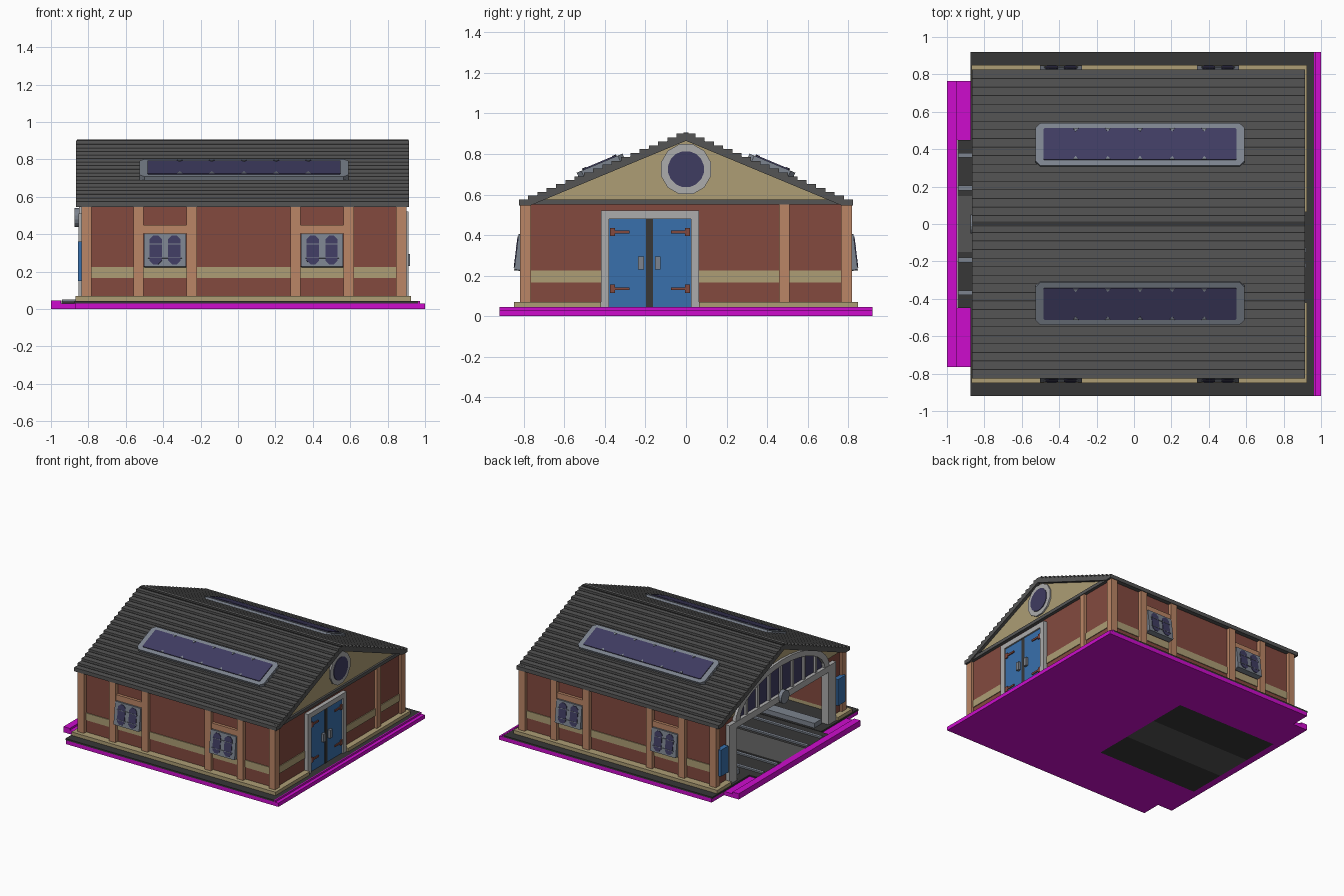
import bpy, bmesh, math
from mathutils import Matrix, Vector

if "Cube" in bpy.data.objects:
    bpy.data.objects.remove(bpy.data.objects["Cube"])


def mat(name, rgb):
    m = bpy.data.materials.new(name)
    lin = [(c / 255 / 12.92) if c < 10 else ((c / 255 + 0.055) / 1.055) ** 2.4 for c in rgb]
    m.diffuse_color = (*lin, 1)
    m.use_nodes = True
    b = m.node_tree.nodes["Principled BSDF"]
    b.inputs["Base Color"].default_value = (*lin, 1)
    b.inputs["Roughness"].default_value = 0.8
    return m


MAGENTA = mat("magenta", (205, 12, 205))
DARK = mat("dark slab", (55, 55, 55))
ROOF = mat("roof grey", (85, 85, 85))
CREAM = mat("cream stone", (173, 157, 117))
BRICK = mat("brick red", (131, 74, 63))
TIMBER = mat("timber tan", (187, 134, 102))
GLASS = mat("navy glass", (63, 60, 97))
STEEL = mat("blue grey frame", (124, 131, 142))
LIGHT = mat("light grey", (172, 172, 172))
BLUE = mat("door blue", (56, 112, 172))


def finish(name, bm, m):
    bmesh.ops.recalc_face_normals(bm, faces=bm.faces)
    me = bpy.data.meshes.new(name)
    bm.to_mesh(me)
    bm.free()
    me.materials.append(m)
    ob = bpy.data.objects.new(name, me)
    bpy.context.collection.objects.link(ob)
    return ob


def boxes(name, m, *spans):
    """One object from (x0, x1, y0, y1, z0, z1) spans."""
    bm = bmesh.new()
    for x0, x1, y0, y1, z0, z1 in spans:
        mtx = Matrix.Translation(((x0 + x1) / 2, (y0 + y1) / 2, (z0 + z1) / 2))
        mtx = mtx @ Matrix.Diagonal((x1 - x0, y1 - y0, z1 - z0, 1))
        bmesh.ops.create_cube(bm, size=1, matrix=mtx)
    return finish(name, bm, m)


def mirror_y(*spans):
    return [s for x0, x1, y0, y1, z0, z1 in spans
            for s in ((x0, x1, y0, y1, z0, z1), (x0, x1, -y1, -y0, z0, z1))]


def prism(name, m, pts, base, depth, frame):
    """Extrude a 2D outline; frame maps (u, v, w) to the model."""
    bm = bmesh.new()
    f = bm.faces.new([bm.verts.new(frame @ Vector((u, v, base))) for u, v in pts])
    ext = bmesh.ops.extrude_face_region(bm, geom=[f])
    off = frame.to_3x3() @ Vector((0, 0, depth))
    bmesh.ops.translate(bm, vec=off, verts=[v for v in ext["geom"] if isinstance(v, bmesh.types.BMVert)])
    return finish(name, bm, m)


# u -> y, v -> z, w -> x
YZX = Matrix(((0, 0, 1, 0), (1, 0, 0, 0), (0, 1, 0, 0), (0, 0, 0, 1)))


def chamfered(w, h, c, cx=0, cy=0):
    a, b = w / 2, h / 2
    return [(cx + x, cy + y) for x, y in ((-a + c, -b), (a - c, -b), (a, -b + c), (a, b - c),
                                          (a - c, b), (-a + c, b), (-a, b - c), (-a, -b + c))]


def disc(r, n, cy, cz):
    return [(cy + r * math.cos(math.tau * (i + .5) / n), cz + r * math.sin(math.tau * (i + .5) / n))
            for i in range(n)]


# Base plate with an opening for the track bed
boxes("base_plate", MAGENTA, (-.06, 1, -.92, .92, 0, .03), (-1, -.945, -.765, .765, 0, .045),
      (.962, .972, -.92, .92, .03, .044),
      *mirror_y((-.87, -.06, .45, .92, 0, .03), (-.945, -.87, .45, .765, 0, .03)))
boxes("foundation_slab", DARK, (-.06, .962, -.92, .92, .03, .043),
      *mirror_y((-.875, -.06, .45, .92, .03, .043)))
boxes("track_bed_sides", DARK, *mirror_y((-.945, -.06, .15, .45, 0, .04)))
boxes("track_bed_centre", ROOF, (-.945, -.06, -.15, .15, 0, .045))
boxes("track_rails", STEEL, *mirror_y((-.94, -.06, .18, .205, .04, .052), (-.94, -.06, .355, .38, .04, .052)))
boxes("inner_kerbs", STEEL, *mirror_y((-.8, -.08, .47, .56, .043, .08)))

# Stone plinth and brick walls
boxes("plinth", CREAM, (.85, .925, -.85, -.42, .043, .07), (.85, .925, .064, .85, .043, .07),
      *mirror_y((-.87, .925, .76, .85, .043, .07), (-.87, -.8, .67, .85, .043, .07)))
boxes("brick_walls", BRICK, (.85, .88, -.79, .79, .07, .56),
      *mirror_y((-.82, .88, .76, .79, .07, .55), (-.82, -.79, .58, .79, .07, .56)))
boxes("stone_bands", CREAM, (.87, .886, -.79, -.42, .167, .224), (.87, .886, .064, .79, .167, .224),
      *mirror_y((-.82, .88, .78, .796, .167, .224)))

# Timber posts and window headers
post_x = [-.837, -.56, -.275, .28, .565, .845]
boxes("timber_posts", TIMBER, (.87, .9, .46, .51, .07, .55),
      *mirror_y(*[(x, x + .055, .765, .82, .07, .55) for x in post_x]))
win_x = [-.39, .45]
boxes("window_headers", TIMBER, *mirror_y(*[(x - .118, x + .118, .78, .812, .405, .45) for x in win_x]))

# Tilted side windows with two rounded panes each
for s, side in ((-1, "front"), (1, "back")):
    for i, cx in enumerate(win_x):
        tilt = math.radians(7)
        up = Vector((0, -s * math.sin(tilt), math.cos(tilt)))
        out = Vector((0, s * math.cos(tilt), math.sin(tilt)))
        fr = Matrix(((1, 0, 0, cx), (0, up.y, out.y, s * .832), (0, up.z, out.z, .315), (0, 0, 0, 1)))
        nm = f"{side}_window_{i + 1}"
        prism(nm + "_frame", STEEL, chamfered(.225, .18, .004), -.04, .045, fr)
        for px in (-.05, .05):
            prism(nm + "_pane", GLASS, chamfered(.066, .155, .02, px), .002, .007, fr)
        for vz in (-.045, .03):
            prism(nm + "_bar", STEEL, [(-.09, vz), (.09, vz), (.09, vz + .004), (-.09, vz + .004)], .004, .007, fr)

# Stepped tile roof
N, W, EAVE, RIDGE = 18, .825, .575, .9
dy, dz = W / N, (RIDGE - EAVE) / (N - 1)
half = []
for i in range(N):
    y, z = W - i * dy, EAVE + i * dz
    half += [(y, z - (.03 if i == 0 else dz)), (y, z)]
outline = half + [(-y, z) for y, z in reversed(half)] + [(-.77, .545), (0, .865), (.77, .545)]
prism("tile_roof", ROOF, outline, -.865, 1.78, YZX)
boxes("ridge_cap", DARK, (-.862, .912, -.013, .013, .89, .906))
# Dark joint lines along the course edges
boxes("tile_joints", DARK, *mirror_y(*[(-.864, .914, W - i * dy - .004, W - i * dy + .001,
                                       EAVE + (i - 1) * dz - .001, EAVE + (i - 1) * dz + .003)
                                      for i in range(1, N)]))

# Skylights lying on both slopes
slope = math.atan2(dz, dy)
for s, side in ((-1, "front"), (1, "back")):
    c, sn = math.cos(slope), math.sin(slope)
    fr = Matrix(((1, 0, 0, .032), (0, -s * c, s * sn, s * .42), (0, sn, c, .74), (0, 0, 0, 1)))
    prism(side + "_skylight_frame", STEEL, chamfered(1.115, .245, .025), -.02, .036, fr)
    prism(side + "_skylight_glass", GLASS, chamfered(1.032, .182, .005), .01, .012, fr)
    for k in range(1, 6):
        x = -.516 + k * 1.032 / 6
        for v in (-.09, .09):
            t = -.02 if v > 0 else .02
            prism(side + "_skylight_clip", STEEL, [(x - .014, v), (x + .014, v), (x, v + t)], .015, .01, fr)

# Door-end gable with round window
prism("door_gable", CREAM, [(-.77, .555), (.77, .555), (0, .875)], .86, .03, YZX)
boxes("gable_beam", ROOF, (.86, .905, -.8, .8, .55, .576))
prism("round_window_frame", LIGHT, disc(.128, 12, 0, .725), .88, .022, YZX)
prism("round_window_glass", GLASS, disc(.09, 16, 0, .725), .895, .012, YZX)

# Blue double door
boxes("door_frame", LIGHT, (.86, .912, -.42, -.38, .043, .52), (.86, .912, .025, .064, .043, .52),
      (.86, .912, -.38, .025, .48, .52))
boxes("door_leaves", BLUE, (.87, .9, -.38, -.198, .043, .48), (.87, .9, -.163, .025, .043, .48))
boxes("door_gap", DARK, (.87, .903, -.198, -.163, .043, .48))
boxes("door_hinges", BRICK, *[(.895, .908, a, b, z - h, z + h) for z in (.135, .415)
                              for a, b, h in ((-.375, -.35, .02), (-.35, -.28, .007),
                                              (-.005, .02, .02), (-.075, -.005, .007))])
boxes("door_handles", STEEL, (.895, .92, -.236, -.208, .23, .295), (.895, .92, -.153, -.125, .23, .295))


# Open-end gable with an arched window
def arch(ry, rz, n=16):
    return [(ry * math.cos(math.pi * i / n), .5 + rz * math.sin(math.pi * i / n)) for i in range(n + 1)]


lunette = [p for p in arch(.58, .27) if p[1] > .55]
prism("open_gable", CREAM, [(.77, .55), (.58, .55)] + lunette + [(-.58, .55), (-.77, .55), (0, .87)],
      -.83, .03, YZX)
prism("arch_frame", LIGHT, arch(.59, .28) + arch(.535, .235)[::-1], -.85, .05, YZX)
prism("arch_glass", GLASS, arch(.56, .255), -.825, .008, YZX)
bars = []
for k in range(-3, 4):
    y = k * .145
    bars.append((-.842, -.81, y - .012, y + .012, .5, .5 + .25 * math.sqrt(1 - (y / .56) ** 2)))
boxes("arch_mullions", LIGHT, *bars)
boxes("portal_lintel", LIGHT, (-.853, -.79, -.67, .67, .46, .51))
boxes("portal_pillars", LIGHT, *mirror_y((-.853, -.79, .575, .67, .043, .47)))
prism("portal_roundel", STEEL, disc(.052, 16, 0, .49), -.875, .03, YZX)
boxes("portal_side_panels", BLUE, *mirror_y((-.856, -.815, .69, .785, .15, .36)))
